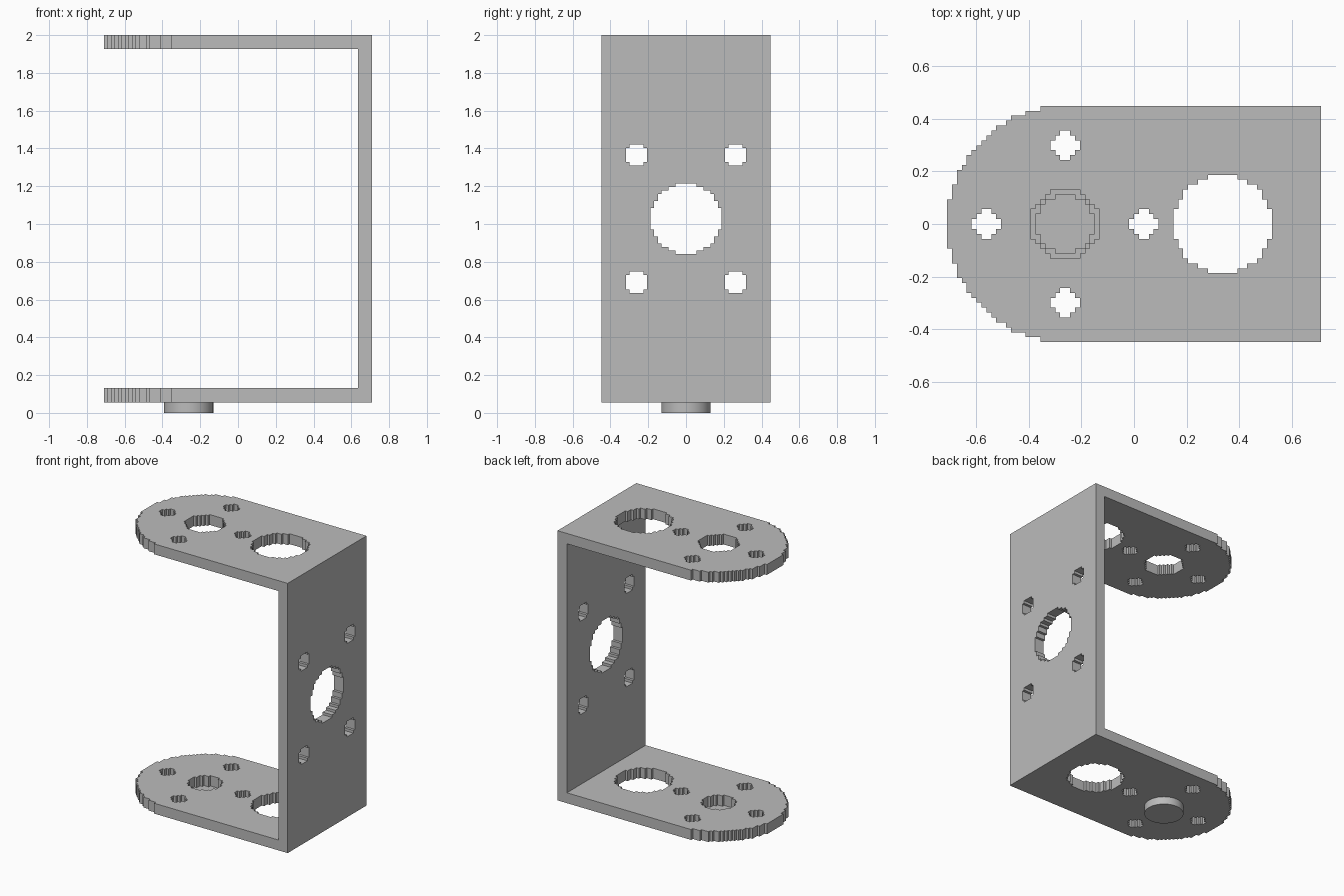
import bpy
import bmesh
from math import ceil, hypot
from mathutils import Matrix, Vector

if "Cube" in bpy.data.objects:
    bpy.data.objects.remove(bpy.data.objects["Cube"])

CELL = 2 / 107          # size of one step; all dimensions below count steps
PIVOT = -14             # x of the round end's centre

grey = bpy.data.materials.new("plain grey")
grey.use_nodes = True
grey.diffuse_color = (0.5, 0.5, 0.5, 1)
grey.node_tree.nodes["Principled BSDF"].inputs["Base Color"].default_value = (0.5, 0.5, 0.5, 1)


def step_edge(radius):
    """Right-hand edge of a stepped disc, bottom to top."""
    n = ceil(radius)
    points, previous = [], None
    for j in range(-n, n):
        w = sum(hypot(i + 0.5, j + 0.5) < radius for i in range(n))
        if w != previous:
            if previous is not None:
                points.append((previous, j))
            points.append((w, j))
            previous = w
    return points + [(previous, n)]


def turned(points):
    return [(-x, -y) for x, y in points]


def disc(radius):
    edge = step_edge(radius)
    return edge + turned(edge)


def prism(bm, outline, low, high, centre=(0, 0), axis="Z"):
    """Extrude an outline along z, or along x for outlines given as (y, z)."""
    def place(p, h):
        a, b = p[0] + centre[0], p[1] + centre[1]
        return Vector((a, b, h) if axis == "Z" else (h, a, b)) * CELL
    face = bm.faces.new([bm.verts.new(place(p, low)) for p in outline])
    grown = bmesh.ops.extrude_face_region(bm, geom=[face])["geom"]
    shift = place((0, 0), high) - place((0, 0), low)
    bmesh.ops.translate(bm, vec=shift,
                        verts=[v for v in grown if isinstance(v, bmesh.types.BMVert)])


def finish(bm, name):
    bmesh.ops.recalc_face_normals(bm, faces=bm.faces[:])
    mesh = bpy.data.meshes.new(name)
    bm.to_mesh(mesh)
    bm.free()
    mesh.materials.append(grey)
    obj = bpy.data.objects.new(name, mesh)
    bpy.context.collection.objects.link(obj)
    return obj


# Bracket block: square at the wall, round at the free end
bm = bmesh.new()
round_end = [(x + PIVOT, y) for x, y in turned(step_edge(24))]
prism(bm, round_end + [(38, -24), (38, 24)], 3, 107)
bracket = finish(bm, "bracket")

# Space between the two arms
bm = bmesh.new()
prism(bm, [(-45, -30), (34, -30), (34, 30), (-45, 30)], 7, 103)
opening = finish(bm, "opening_cutter")

# Holes through both arms
bm = bmesh.new()
for dx, dy in ((16, 0), (-16, 0), (0, 16), (0, -16)):
    prism(bm, disc(2.75), 1, 109, (PIVOT + dx, dy))
prism(bm, disc(10), 1, 109, (18, 0))
prism(bm, disc(7), 98, 109, (PIVOT, 0))
prism(bm, disc(6), 1, 12, (PIVOT, 0))
arm_holes = finish(bm, "arm_hole_cutter")

# Holes through the wall
bm = bmesh.new()
prism(bm, disc(10), 32, 40, (0, 55), "X")
for y in (-14, 14):
    for z in (-18, 18):
        prism(bm, disc(3), 32, 40, (y, 55 + z), "X")
wall_holes = finish(bm, "wall_hole_cutter")

bpy.context.view_layer.objects.active = bracket
for cutter in (opening, arm_holes, wall_holes):
    cutter.hide_render = True
    mod = bracket.modifiers.new(cutter.name, "BOOLEAN")
    mod.operation = "DIFFERENCE"
    mod.solver = "EXACT"
    mod.object = cutter
    bpy.ops.object.modifier_apply(modifier=mod.name)
    bpy.data.objects.remove(cutter)

# Round pivot boss under the lower arm
bm = bmesh.new()
bmesh.ops.create_cone(bm, cap_ends=True, segments=64, radius1=7 * CELL, radius2=7 * CELL,
                      depth=3 * CELL,
                      matrix=Matrix.Translation((PIVOT * CELL, 0, 1.5 * CELL)))
boss = finish(bm, "pivot_boss")
bpy.ops.object.select_all(action="DESELECT")
boss.select_set(True)
bpy.context.view_layer.objects.active = boss
bpy.ops.object.shade_smooth_by_angle()
